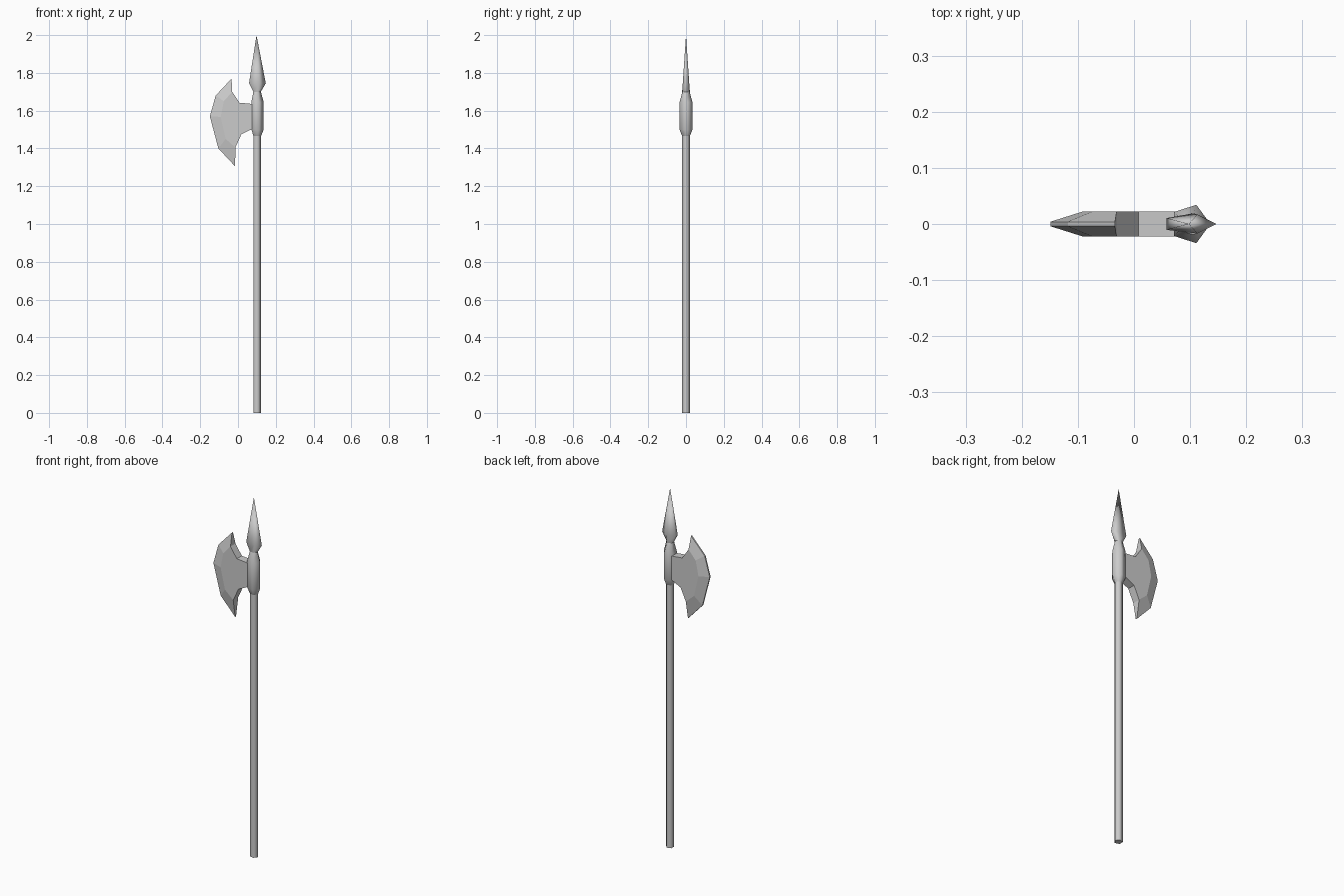
import bpy, bmesh
from math import cos, sin, tau

if "Cube" in bpy.data.objects:
    bpy.data.objects.remove(bpy.data.objects["Cube"])

SIDES = 5


def finish(bm, name):
    bmesh.ops.recalc_face_normals(bm, faces=bm.faces)
    mesh = bpy.data.meshes.new(name)
    bm.to_mesh(mesh)
    bm.free()
    obj = bpy.data.objects.new(name, mesh)
    bpy.context.collection.objects.link(obj)
    return obj


def loft(name, rings, tip=None):
    """Skin five-sided rings given as (z, centre x, x radius, y radius)."""
    bm = bmesh.new()
    loops = [[bm.verts.new((cx + rx * cos(tau * i / SIDES), ry * sin(tau * i / SIDES), z))
              for i in range(SIDES)] for z, cx, rx, ry in rings]
    sides = []
    for a, b in zip(loops, loops[1:]):
        for i in range(SIDES):
            j = (i + 1) % SIDES
            sides.append(bm.faces.new((a[i], a[j], b[j], b[i])))
    if tip:
        apex = bm.verts.new(tip)
        for i in range(SIDES):
            sides.append(bm.faces.new((loops[-1][i], loops[-1][(i + 1) % SIDES], apex)))
    for f in sides:
        f.smooth = True
    # flat end caps with sharp rims
    caps = [bm.faces.new(loops[0])] + ([] if tip else [bm.faces.new(loops[-1])])
    for cap in caps:
        for e in cap.edges:
            e.smooth = False
    return finish(bm, name)


# pole, socket and flattened spear point
loft("shaft", [(0, 0.1, 0.022, 0.021), (1.48, 0.1, 0.022, 0.021)])
loft("socket", [(1.465, 0.1, 0.022, 0.021), (1.5, 0.1, 0.036, 0.036),
                (1.645, 0.1, 0.036, 0.036), (1.70, 0.099, 0.022, 0.02)])
loft("spear_point", [(1.70, 0.099, 0.022, 0.02), (1.745, 0.098, 0.049, 0.018)],
     tip=(0.098, 0, 2.0))

# axe blade: thick body bevelled down to a thin cutting edge
edge = [(-0.034, 1.77), (-0.118, 1.68), (-0.149, 1.57), (-0.104, 1.40), (-0.015, 1.305)]
ridge = [(-0.031, 1.70), (-0.075, 1.65), (-0.092, 1.567), (-0.065, 1.45), (-0.014, 1.405)]
neck = [(0.018, 1.475), (0.08, 1.505), (0.08, 1.635), (0.008, 1.642)]
bm = bmesh.new()
halves = []
for s in (-1, 1):
    e = [bm.verts.new((x, s * 0.004, z)) for x, z in edge]
    r = [bm.verts.new((x, s * 0.022, z)) for x, z in ridge]
    n = [bm.verts.new((x, s * 0.022, z)) for x, z in neck]
    bm.faces.new(r + n)
    for i in range(4):
        bm.faces.new((e[i], e[i + 1], r[i + 1], r[i]))
    halves.append(e + [r[4]] + n + [r[0]])
# rim joining both sides
a, b = halves
for i in range(len(a)):
    j = (i + 1) % len(a)
    bm.faces.new((a[i], a[j], b[j], b[i]))
finish(bm, "axe_blade")
